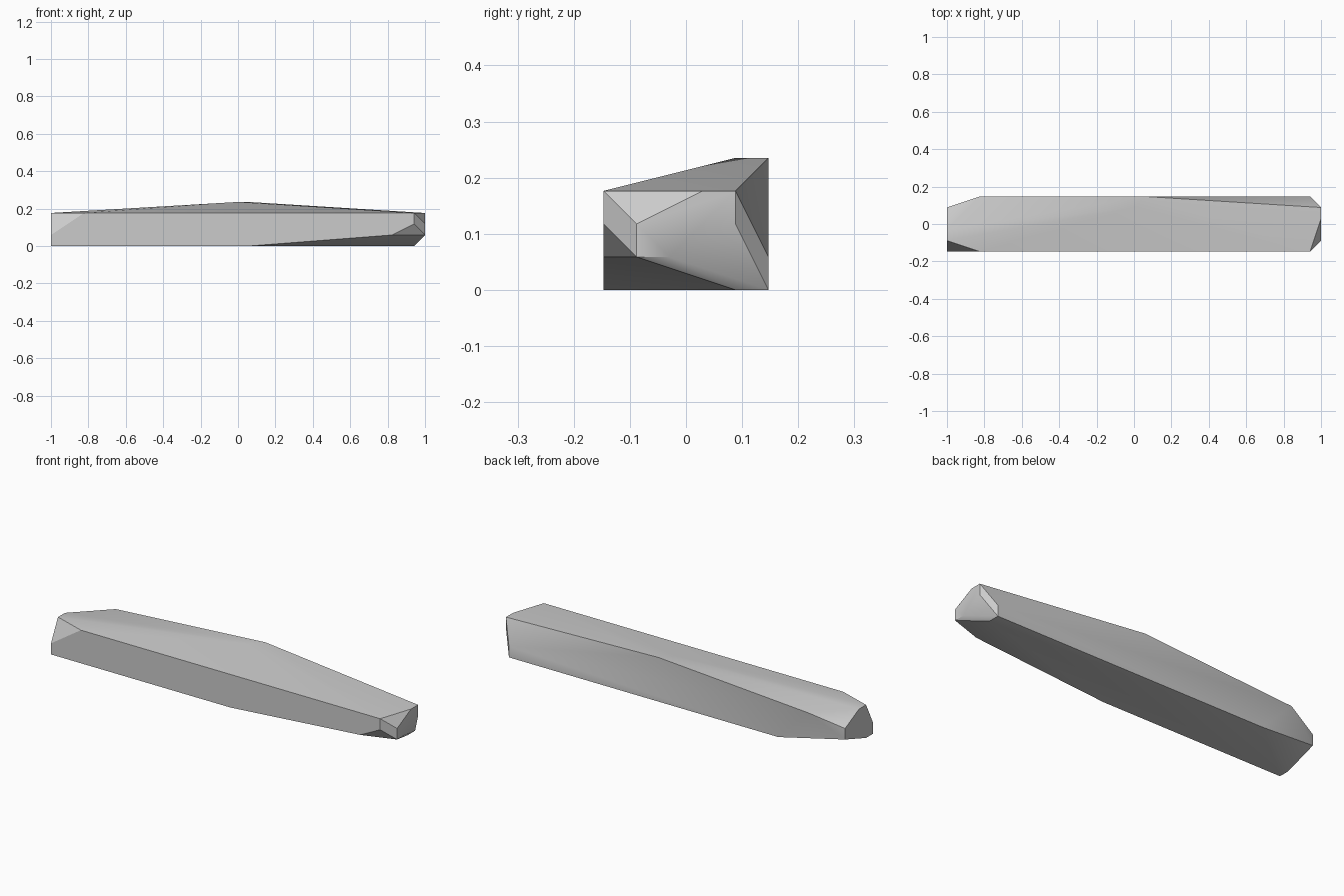
import bpy, bmesh, math

cube = bpy.data.objects.get("Cube")
if cube:
    bpy.data.objects.remove(cube, do_unlink=True)

UNIT = 1 / 17  # the slab is laid out on a regular grid, 34 units long

# One plain grey stone colour
stone = bpy.data.materials.new("stone_grey")
stone.use_nodes = True
GREY = (0.6, 0.6, 0.6, 1)
stone.diffuse_color = GREY
stone.node_tree.nodes["Principled BSDF"].inputs["Base Color"].default_value = GREY

# Corner sections: station along the length -> (depth, height) corners
sections = {
    # blunt end
    -17: [(-2.5, 0), (-2.5, 1), (-1.5, 3), (-0.5, 3), (1.5, 2), (1.5, 1), (-1.5, 0)],
    -14: [(-2.5, 3), (2.5, 3)],
    -11: [(2.5, 0)],
    # raised ridge and belly
    0: [(1.5, 4)],
    1: [(2.5, 4), (-2.5, 0)],
    # chipped end
    14: [(-2.5, 1)],
    16: [(-2.5, 3), (-2.5, 2), (2.5, 1), (2.5, 0), (1.5, 0)],
    17: [(-1.5, 1), (-1.5, 2), (0.5, 3), (1.5, 3), (1.5, 2), (-0.5, 1)],
}

# Wrap the sections in one faceted skin
bm = bmesh.new()
for x, corners in sections.items():
    for y, z in corners:
        bm.verts.new((x * UNIT, y * UNIT, z * UNIT))
hull = bmesh.ops.convex_hull(bm, input=bm.verts)
loose = [v for v in bm.verts if not v.link_faces]
bmesh.ops.delete(bm, geom=loose, context='VERTS')
bmesh.ops.dissolve_limit(bm, angle_limit=math.radians(0.5),
                         verts=bm.verts, edges=bm.edges)
bmesh.ops.recalc_face_normals(bm, faces=bm.faces)

mesh = bpy.data.meshes.new("stone_slab")
bm.to_mesh(mesh)
bm.free()
mesh.materials.append(stone)
slab = bpy.data.objects.new("stone_slab", mesh)
bpy.context.collection.objects.link(slab)

# Soft shading on shallow facets, crisp chipped corners
bpy.ops.object.select_all(action='DESELECT')
slab.select_set(True)
bpy.context.view_layer.objects.active = slab
bpy.ops.object.shade_smooth_by_angle(angle=math.radians(30))
